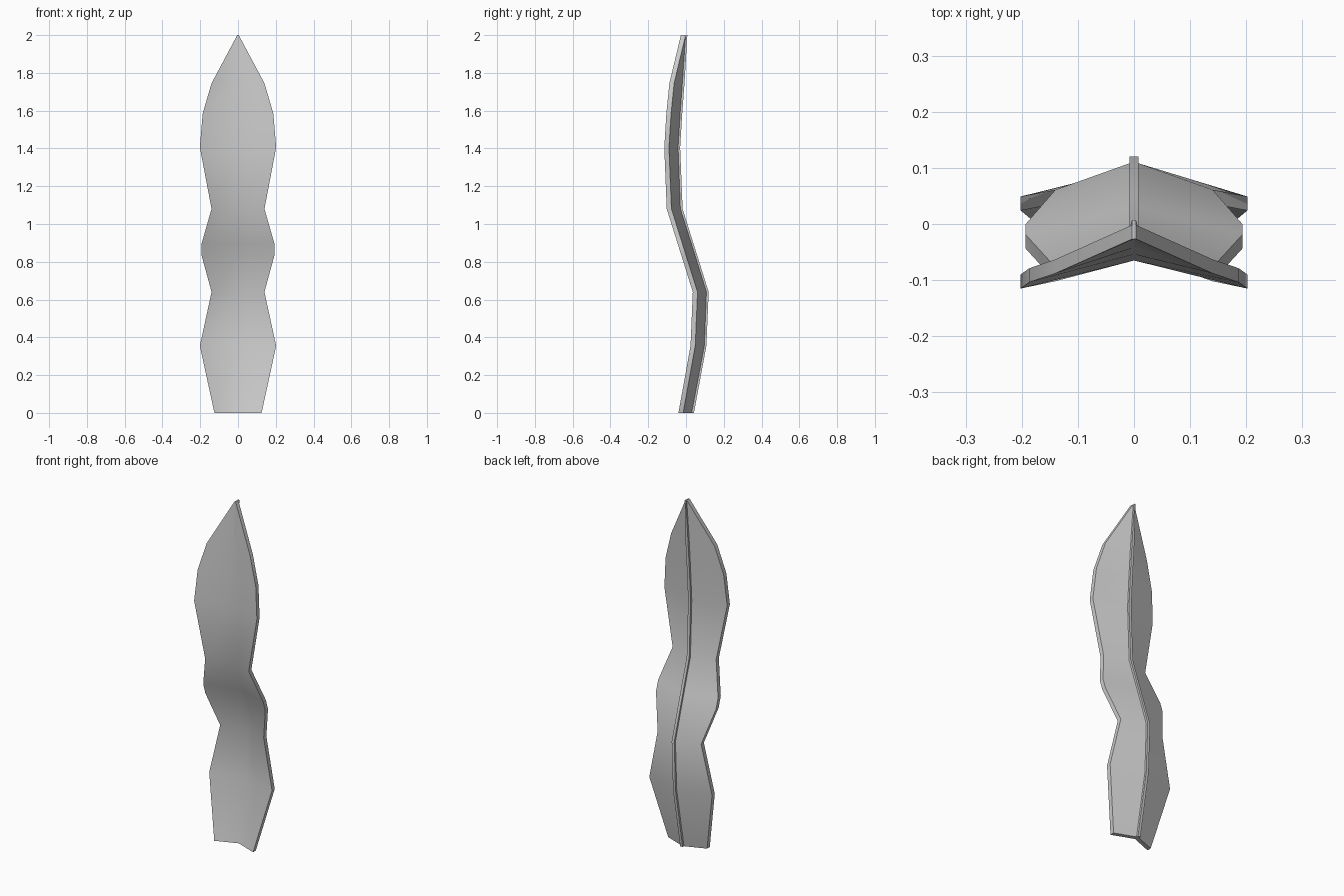
import bpy, bmesh

if "Cube" in bpy.data.objects:
    bpy.data.objects.remove(bpy.data.objects["Cube"])

# stations up the blade: height, half width, y of the front rim, depth of the V fold
stations = [
    (0.0, 0.125, -0.040, 0.048), (0.355, 0.202, 0.024, 0.050),
    (0.64, 0.140, 0.036, 0.050), (0.835, 0.193, -0.025, 0.050),
    (0.895, 0.193, -0.044, 0.050), (1.08, 0.140, -0.102, 0.050),
    (1.405, 0.202, -0.115, 0.050), (1.585, 0.187, -0.104, 0.050),
    (1.745, 0.140, -0.088, 0.046), (2.0, 0.004, -0.027, 0.0),
]
THICK, RIB_HALF, RIB_STEP = 0.025, 0.008, 0.009


def section(z, w, y, d):
    """Folded cross-section with a thin raised rib along the back."""
    r = min(RIB_HALF, w * 0.9)
    back = y + d + THICK
    flank = back - d * r / w
    right = [(w, y), (w, y + THICK), (r, flank), (r, back + RIB_STEP)]
    left = [(-x, yy) for x, yy in reversed(right)]
    return [(x, yy, z) for x, yy in [(0, y + d)] + right + left]


# blade: loft the sections and cap both ends
bm = bmesh.new()
rings = [[bm.verts.new(p) for p in section(*s)] for s in stations]
for a, b in zip(rings, rings[1:]):
    n = len(a)
    for i in range(n):
        j = (i + 1) % n
        bm.faces.new((a[i], a[j], b[j], b[i]))
bm.faces.new(rings[0][::-1])
bm.faces.new(rings[-1])
bmesh.ops.triangulate(bm, faces=[f for f in bm.faces if len(f.verts) > 4])
bmesh.ops.recalc_face_normals(bm, faces=bm.faces)
mesh = bpy.data.meshes.new("leaf_blade")
bm.to_mesh(mesh)
bm.free()
blade = bpy.data.objects.new("leaf_blade", mesh)
bpy.context.collection.objects.link(blade)

# soft bends along the blade, crisp rims
bpy.context.view_layer.objects.active = blade
blade.select_set(True)
bpy.ops.object.shade_smooth_by_angle(angle=0.72)
